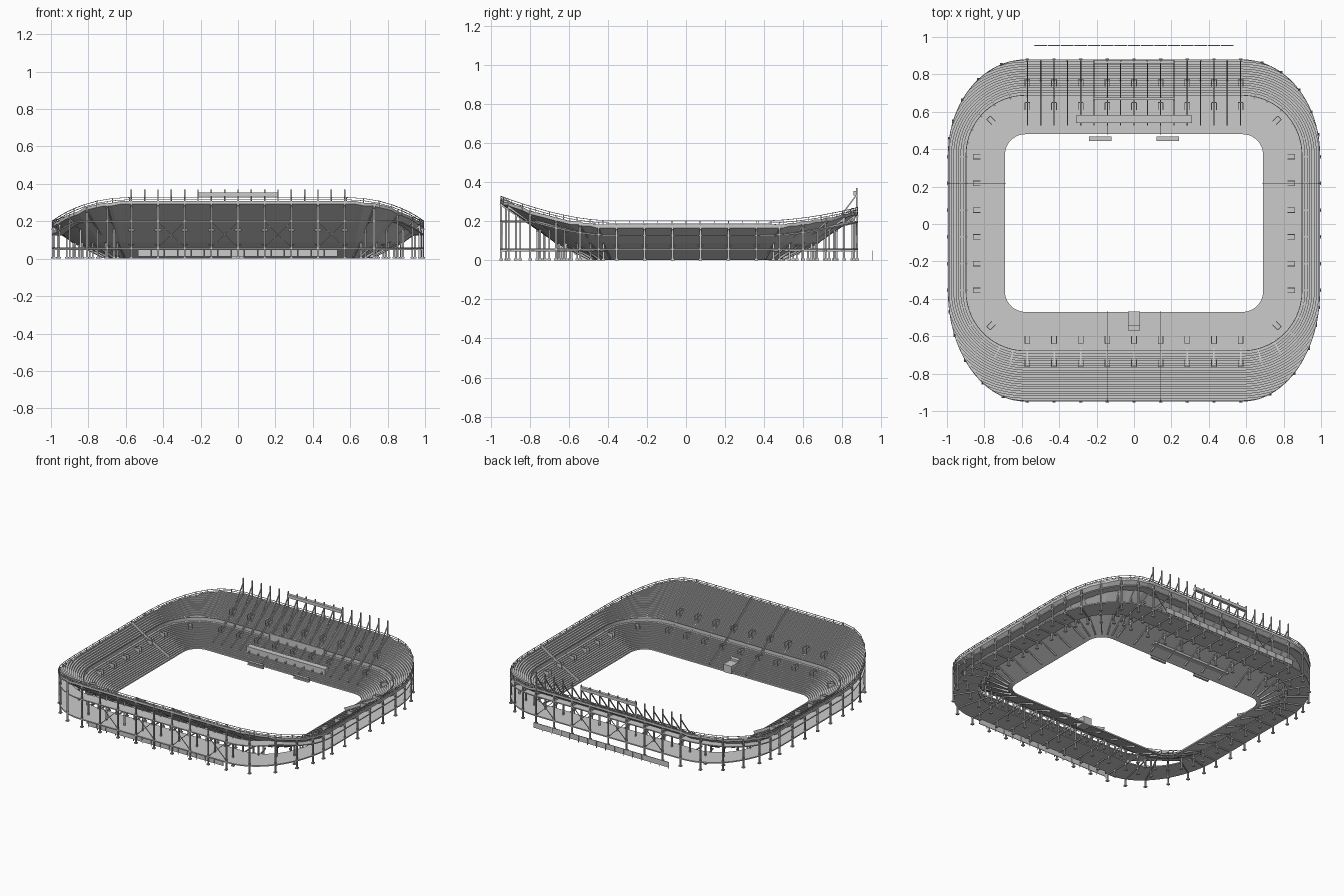
import bpy, bmesh
from math import sin, cos, radians, hypot
from mathutils import Vector, Matrix

if "Cube" in bpy.data.objects:
    bpy.data.objects.remove(bpy.data.objects["Cube"])

CX, CY, R0 = 0.58, (-0.36, 0.37), 0.11      # corner centres and pitch corner radius
AX, BY = 0.415, (0.59, 0.51)                # outer corner radii: sides, (front, back)
PITCH = 0.1425                              # structural bay


def f(d):
    """Seating height at distance d from the pitch edge."""
    return 0.012 + 0.5 * d if d <= 0.19 else 0.119 + 0.72 * max(0, d - 0.21)


def finish(name, bm):
    bmesh.ops.remove_doubles(bm, verts=bm.verts, dist=1e-5)
    bmesh.ops.recalc_face_normals(bm, faces=bm.faces)
    me = bpy.data.meshes.new(name)
    bm.to_mesh(me)
    bm.free()
    bpy.context.collection.objects.link(bpy.data.objects.new(name, me))


def bar(bm, a, b, w=0.006, h=None):
    """Rectangular bar from a to b."""
    a, b = Vector(a), Vector(b)
    v = b - a
    m = (Matrix.Translation((a + b) / 2) @ v.to_track_quat('X', 'Z').to_matrix().to_4x4()
         @ Matrix.Diagonal((v.length, w, h or w, 1)))
    bmesh.ops.create_cube(bm, size=1, matrix=m)


def box(bm, x0, x1, y0, y1, z0, z1):
    m = Matrix.Translation(((x0 + x1) / 2, (y0 + y1) / 2, (z0 + z1) / 2))
    bmesh.ops.create_cube(bm, size=1, matrix=m @ Matrix.Diagonal((x1 - x0, y1 - y0, z1 - z0, 1)))


class Station:
    """A radial section: base point on the pitch edge, outward direction, depth."""
    def __init__(s, x, y, dx, dy, dm):
        s.base, s.dir, s.dm = Vector((x, y, 0)), Vector((dx, dy, 0)), dm
        s.side = Vector((-dy, dx, 0))

    def at(s, d, z, t=0):
        return s.base + s.dir * d + s.side * t + Vector((0, 0, z))


def corner(q, deg):
    t = radians(q * 90 + deg)
    c, s = cos(t), sin(t)
    back = q < 2
    r = 1 / hypot(c / AX, s / BY[back])
    cx, cy = CX * (1 if q in (0, 3) else -1), CY[back]
    return Station(cx + R0 * c, cy + R0 * s, c, s, r - R0)


def front(x):
    return Station(x, CY[0] - R0, 0, -1, BY[0] - R0)


def back(x):
    return Station(x, CY[1] + R0, 0, 1, BY[1] - R0)


def side(s, y):
    return Station(s * (CX + R0), y, s, 0, AX - R0)


N = 20
ring = [corner(q, 90 * i / N) for q in range(4) for i in range(N + 1)]


def sweep(name, section):
    """Join closed sections of all ring stations into one solid."""
    bm = bmesh.new()
    loops = [[bm.verts.new(s.at(d, z)) for d, z in section(s)] for s in ring]
    for a, b in zip(loops, loops[1:] + loops[:1]):
        for i in range(len(a)):
            j = (i + 1) % len(a)
            bm.faces.new((a[i], b[i], b[j], a[j]))
    finish(name, bm)


# Stepped seating bowl, cut off by the outer line
lower = [0.19 * i / 15 for i in range(16)]
upper = [0.21 + 0.0125 * i for i in range(24)]
rows = lower + upper


def bowl_section(s):
    pts, last = [(0, 0.006)], 0.012
    for d0, d1 in zip(rows, rows[1:]):
        if d0 < s.dm - 0.002:
            last = f(d0)
        pts += [(min(d0, s.dm), last), (min(d1, s.dm), last)]
    return pts + [(s.dm, last - 0.016), (0.2, f(0.19) - 0.018), (0, 0.002)]


sweep("seating_bowl", bowl_section)

# Concourse floors
sweep("lower_concourse", lambda s: [(s.dm * 0.58, 0.053), (s.dm, 0.053),
                                    (s.dm, 0.061), (s.dm * 0.58, 0.061)])


def upper_floor(s):
    z = min(0.2, f(s.dm) - 0.06)
    return [(s.dm * 0.82, z - 0.004), (s.dm, z - 0.004), (s.dm, z + 0.003), (s.dm * 0.82, z + 0.003)]


sweep("upper_concourse", upper_floor)

# Walkway wall between the two tiers
sweep("tier_wall", lambda s: [(0.206, 0.105), (0.21, 0.105), (0.21, 0.132), (0.206, 0.132)])

# Structural frames: columns, feet, raking girders and beams
bays = [k * PITCH for k in range(-4, 5)]
side_y = [-0.355 + 0.143 * k for k in range(6)]
straight = [fn(x) for fn in (front, back) for x in bays]
sides = [side(s, y) for s in (-1, 1) for y in side_y]
corners = [corner(q, a) for q in range(4) for a in (15, 32, 49, 65, 78)]
cols, rakers, beams = bmesh.new(), bmesh.new(), bmesh.new()
for s in straight + sides + corners:
    inner = (0.17, 0.29, 0.40) if s in straight else (0.19, 0.29)
    for d in [s.dm - 0.004] + [d for d in inner if d < s.dm - 0.06]:
        outer = d > s.dm - 0.01
        bar(cols, s.at(d, 0), s.at(d, f(d) - (0 if outer else 0.014)), 0.009)
        bar(cols, s.at(d, 0), s.at(d, 0.008), 0.018)
    for d0, d1 in ((0.03, 0.2), (0.2, s.dm)):
        bar(rakers, s.at(d0, f(d0) - 0.018), s.at(d1, f(d1) - 0.024), 0.008, 0.014)
    bar(beams, s.at(0.15, 0.05), s.at(s.dm, 0.05), 0.006, 0.008)
    if s.dm > 0.37:
        bar(beams, s.at(0.34, 0.197), s.at(s.dm, 0.197), 0.006, 0.008)
finish("columns", cols)
finish("raking_girders", rakers)
finish("floor_beams", beams)

# Cross bracing on the long facades
bm = bmesh.new()
for fn in (front, back):
    for i in range(0, 8):
        a, b = fn(bays[i]), fn(bays[i + 1])
        if i % 2 == 1:
            bar(bm, a.at(a.dm - 0.01, 0.06), b.at(b.dm - 0.01, 0.197), 0.004)
            bar(bm, a.at(a.dm - 0.01, 0.197), b.at(b.dm - 0.01, 0.06), 0.004)
finish("cross_braces", bm)

# Rim railing: posts and rails
bm = bmesh.new()
half = [k * PITCH / 2 for k in range(-8, 9)]
posts = ([corner(0, a) for a in range(0, 91, 9)] + [back(x) for x in reversed(half)]
         + [corner(1, a) for a in range(0, 91, 9)] + [side(-1, 0.36 - 0.072 * k) for k in range(11)]
         + [corner(2, a) for a in range(0, 91, 9)] + [front(x) for x in half]
         + [corner(3, a) for a in range(0, 91, 9)] + [side(1, -0.36 + 0.072 * k) for k in range(11)])
for a, b in zip(posts, posts[1:] + posts[:1]):
    ra, rb = f(a.dm) - 0.01, f(b.dm) - 0.01
    bar(bm, a.at(a.dm - 0.002, ra - 0.01), a.at(a.dm - 0.002, ra + 0.026), 0.004)
    if (a.base - b.base).length + abs(a.dm - b.dm) > 1e-4:
        for h in (0.012, 0.024):
            bar(bm, a.at(a.dm - 0.002, ra + h), b.at(b.dm - 0.002, rb + h), 0.003)
finish("rim_railing", bm)


# Stair entrances through the seating
def entrance(bm, s, d, w=0.026, ln=0.04):
    z0, z1 = f(d - ln / 2) - 0.004, f(d + ln / 2) + 0.012
    for t in (-w / 2, w / 2):
        bar(bm, s.at(d - ln / 2, (z0 + z1) / 2, t), s.at(d + ln / 2, (z0 + z1) / 2, t), 0.004, z1 - z0)
    bar(bm, s.at(d + ln / 2, (z0 + z1) / 2, -w / 2), s.at(d + ln / 2, (z0 + z1) / 2, w / 2), 0.004, z1 - z0)


bm = bmesh.new()
for s in straight:
    entrance(bm, s, 0.15)
    entrance(bm, s, 0.275)
for s in sides + [corner(q, 45) for q in range(4)]:
    entrance(bm, s, 0.15)
finish("stair_entrances", bm)


# Sector fences running up the seating
def climb(bm, s, d0, d1, h, w=0.004):
    for a, b in ((d0, min(d1, 0.2)), (0.2, d1)):
        if b > a:
            bar(bm, s.at(a, f(a) + h / 2), s.at(b, f(b) + h / 2), w, h)


bm = bmesh.new()
for x in (-PITCH, PITCH):
    climb(bm, front(x), 0.0, 0.475, 0.02)
    climb(bm, back(x), 0.0, 0.05, 0.02)
for s in (-1, 1):
    climb(bm, side(s, 0.218), 0.0, 0.3, 0.02)
finish("sector_fences", bm)

# Back stand: rails, masts and diagonal struts
bm = bmesh.new()
for x in half:
    s = back(x)
    climb(bm, s, 0.05, 0.39, 0.014, 0.006)
    bar(bm, s.at(0.393, 0.235), s.at(0.393, 0.37), 0.007)
    bar(bm, s.at(0.27, 0.17), s.at(0.393, 0.335), 0.006)
finish("back_masts", bm)

# Gantry hung on the masts
bm = bmesh.new()
box(bm, -0.215, 0.215, 0.857, 0.878, 0.332, 0.354)
finish("gantry", bm)

# Guest boxes in the back stand
bm = bmesh.new()
box(bm, -0.31, 0.31, 0.54, 0.58, 0.03, 0.08)
box(bm, -0.215, 0.215, 0.663, 0.675, 0.09, 0.15)
for x in (-0.215, 0.215):
    climb(bm, back(x), 0.19, 0.38, 0.03, 0.005)
finish("guest_boxes", bm)

# Team benches and players' tunnel
bm = bmesh.new()
for x in (-0.18, 0.18):
    box(bm, x - 0.06, x + 0.06, 0.463, 0.467, 0, 0.028)
    box(bm, x - 0.06, x + 0.06, 0.445, 0.465, 0.025, 0.029)
    box(bm, x - 0.06, x + 0.06, 0.452, 0.465, 0, 0.01)
finish("team_benches", bm)
bm = bmesh.new()
box(bm, -0.032, 0.032, -0.54, -0.467, 0, 0.055)
box(bm, -0.032, 0.032, -0.57, -0.54, 0.03, 0.07)
finish("players_tunnel", bm)

# Entrance gate panels at front and back
bm = bmesh.new()
for y in (-0.925, 0.955):
    for i in range(15):
        x = (i - 7) * PITCH / 2
        box(bm, x - 0.033, x + 0.033, y - 0.002, y + 0.002, 0.012, 0.05)
        bar(bm, (x - 0.034, y, 0), (x - 0.034, y, 0.05), 0.003)
finish("gate_panels", bm)
